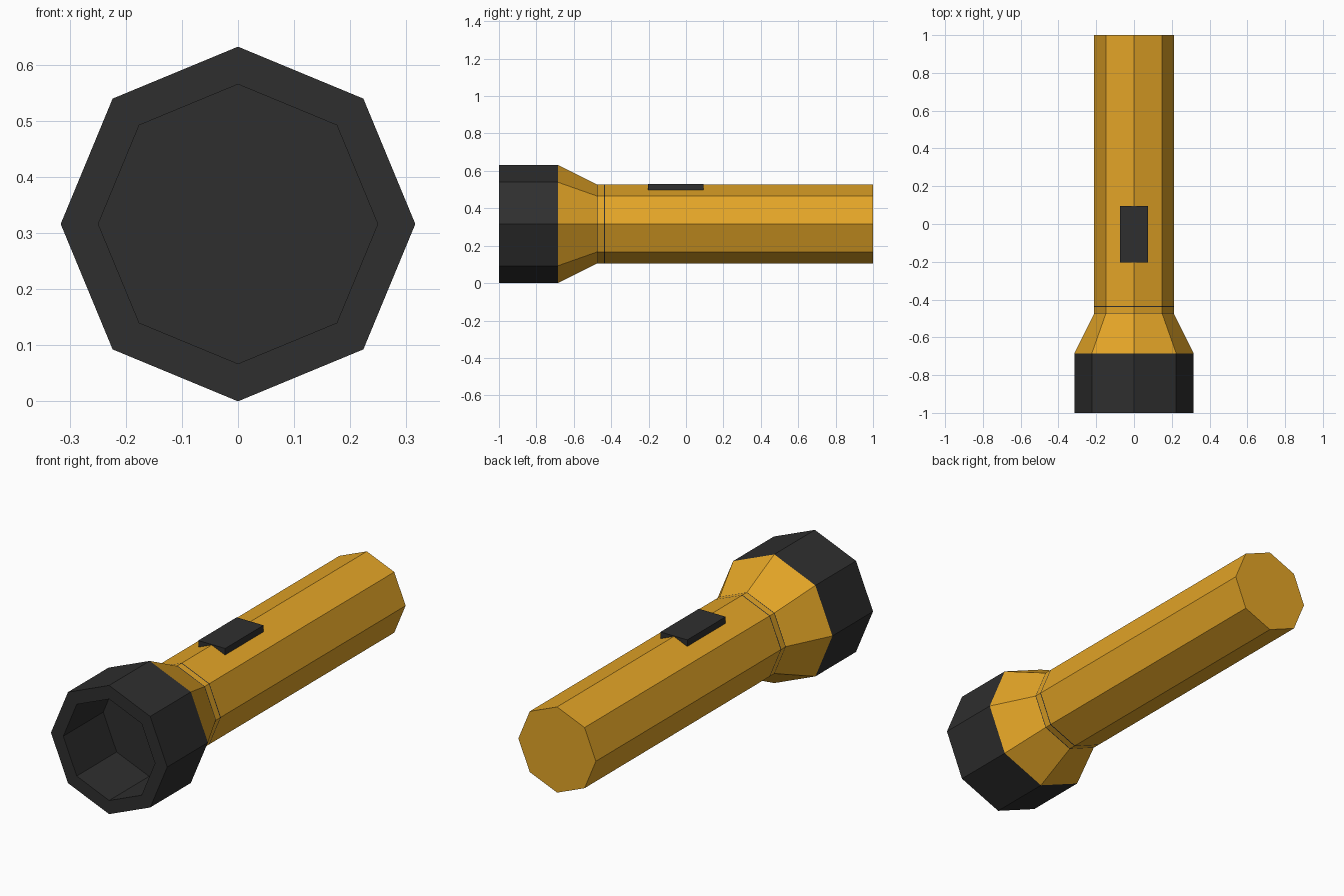
import bpy, bmesh, math

if "Cube" in bpy.data.objects:
    bpy.data.objects.remove(bpy.data.objects["Cube"])

AXIS_Z = 0.316
SIDES = 8


def material(name, rgb):
    m = bpy.data.materials.new(name)
    m.diffuse_color = (*rgb, 1)
    m.use_nodes = True
    m.node_tree.nodes["Principled BSDF"].inputs["Base Color"].default_value = m.diffuse_color
    return m


yellow = material("amber yellow", (0.77, 0.375, 0.02))
dark = material("charcoal", (0.028, 0.028, 0.028))


def finish(name, bm, mats):
    bmesh.ops.recalc_face_normals(bm, faces=bm.faces)
    me = bpy.data.meshes.new(name)
    bm.to_mesh(me)
    bm.free()
    for m in mats:
        me.materials.append(m)
    ob = bpy.data.objects.new(name, me)
    bpy.context.collection.objects.link(ob)
    return ob


def lathe(name, profile, mats, stripes=()):
    """Octagonal solid along y from (y, radius) rings, capped at both ends.
    Segments listed in stripes get the second material."""
    bm = bmesh.new()
    rings = []
    for y, r in profile:
        angles = [math.pi / 2 + k * math.tau / SIDES for k in range(SIDES)]
        rings.append([bm.verts.new((r * math.cos(a), y, AXIS_Z + r * math.sin(a)))
                      for a in angles])
    for s, (a, b) in enumerate(zip(rings, rings[1:])):
        for k in range(SIDES):
            n = (k + 1) % SIDES
            f = bm.faces.new((a[k], a[n], b[n], b[k]))
            f.material_index = 1 if s in stripes else 0
    bm.faces.new(rings[0])
    bm.faces.new(rings[-1])
    return finish(name, bm, mats)


# Head bezel with its deep straight-walled recess (floor, wall, rim, outside)
lathe("head_bezel", [(-0.69, 0.249), (-1.0, 0.249), (-1.0, 0.316), (-0.685, 0.316)],
      [dark])

# Flared neck and barrel with two hairline seams
lathe("barrel", [(-0.685, 0.316), (-0.474, 0.2105), (-0.470, 0.2105), (-0.439, 0.2105),
                 (-0.434, 0.2105), (1.0, 0.2105)], [yellow, dark], stripes=(1, 3))

# Switch plate set into the top ridge
bm = bmesh.new()
bmesh.ops.create_cube(bm, size=1)
for v in bm.verts:
    v.co.x *= 0.146
    v.co.y = v.co.y * 0.298 - 0.055
    v.co.z = v.co.z * 0.032 + 0.513
finish("switch", bm, [dark])
